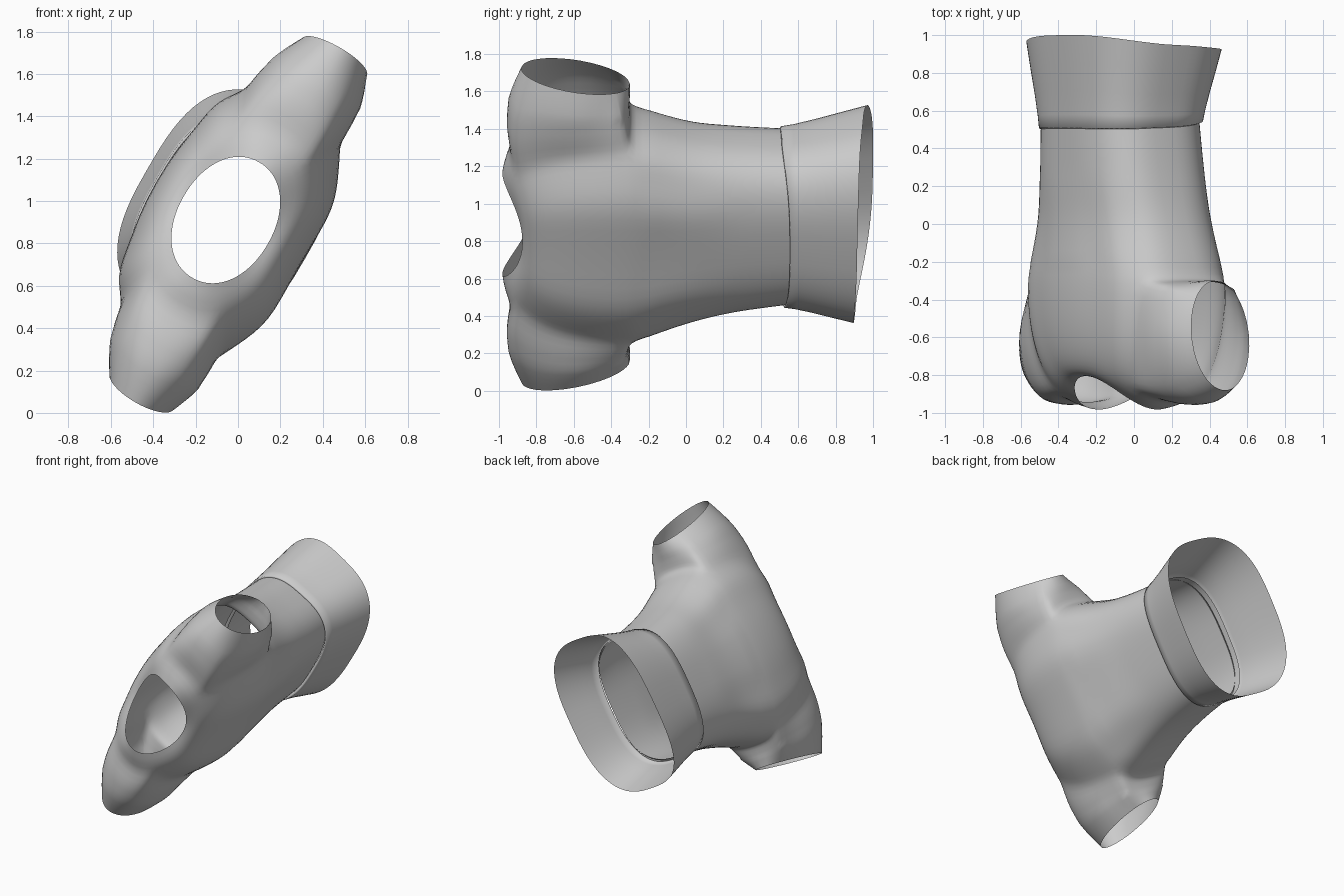
import bpy, bmesh
from math import sin, cos, pi, atan2
from mathutils import Vector

if "Cube" in bpy.data.objects:
    bpy.data.objects.remove(bpy.data.objects["Cube"])

N = 72                                   # columns around the body
ORIGIN = Vector((0, 0, 0.9))
U = Vector((0.5, 0, 0.866))              # shoulder-to-shoulder direction
V = Vector((-0.866, 0, 0.5))             # thickness direction
Y = Vector((0, 1, 0))


def world(u, y, v):
    return ORIGIN + U * u + V * v + Y * y


def local(p):
    d = p - ORIGIN
    return d.dot(U), d.y, d.dot(V)


def super_ellipse(t, a, b, n, cu, cv):
    c, s = cos(t), sin(t)
    u = a * abs(c) ** (2 / n) * (1 if c >= 0 else -1)
    v = b * abs(s) ** (2 / n) * (1 if s >= 0 else -1)
    return u + cu, v + cv


def catmull(p, steps):
    out = []
    q = [p[0]] + p + [p[-1]]
    for i in range(len(p) - 1):
        a, b, c, d = q[i:i + 4]
        for k in range(steps):
            t = k / steps
            out.append([0.5 * (2 * B + (C - A) * t + (2 * A - 5 * B + 4 * C - D) * t * t
                        + (3 * B - A - 3 * C + D) * t ** 3) for A, B, C, D in zip(a, b, c, d)])
    return out + [p[-1]]


def skin(bm, r0, r1):
    n = len(r0)
    for i in range(n):
        j = (i + 1) % n
        bm.faces.new((r0[i], r0[j], r1[j], r1[i]))


def finish(bm, name):
    bmesh.ops.recalc_face_normals(bm, faces=bm.faces)
    me = bpy.data.meshes.new(name)
    bm.to_mesh(me)
    bm.free()
    for p in me.polygons:
        p.use_smooth = True
    ob = bpy.data.objects.new(name, me)
    bpy.context.collection.objects.link(ob)
    return ob


angles = [2 * pi * i / N for i in range(N)]

# Torso tube: y, half width, half depth, squareness, centre offsets
stations = [(0.56, 0.465, 0.348, 2.8, -0.01, 0.08),
            (0.25, 0.50, 0.355, 2.8, -0.015, 0.062),
            (0.0, 0.555, 0.368, 2.7, -0.022, 0.042),
            (-0.3, 0.66, 0.395, 2.8, -0.025, 0.03)]
bm = bmesh.new()
rings = []
for y, a, b, n, cu, cv in catmull(stations, 7):
    ring = []
    for t in angles:
        u, v = super_ellipse(t, a, b, n, cu, cv)
        fold = 0.009 * sin(9 * t) * max(0, (0.3 - y) / 0.6)      # soft cloth folds
        ring.append(bm.verts.new(world(u, y, v + fold * sin(t))))
    rings.append(ring)
base = len(rings) - 1

# Shoulders roll over to the neck opening
STEPS = 15
for k in range(1, STEPS + 1):
    s = k / STEPS * pi / 2
    c = max(0, cos(s)) ** 0.85
    d = sin(s) ** 0.9
    ring = []
    for t in angles:
        u0, v0 = super_ellipse(t, *stations[-1][1:])
        u1, v1 = super_ellipse(t, 0.315, 0.228, 2.1, -0.02, 0.055)
        y1 = -0.84 + 0.035 * sin(t) - 0.14 * cos(t) ** 2
        fold = 0.009 * sin(9 * t) * sin(t) * c
        ring.append(bm.verts.new(world(u1 + (u0 - u1) * c,
                                       -0.3 + (y1 + 0.3) * d,
                                       v1 + (v0 - v1) * c + fold)))
    rings.append(ring)

# Skin the body, leaving an armhole block open on each side
K, top = 7, base + 11
for r in range(len(rings) - 1):
    for i in range(N):
        side = min((i + 0.5) % (N / 2), N / 2 - (i + 0.5) % (N / 2))
        if base <= r < top and side < K:
            continue
        j = (i + 1) % N
        bm.faces.new((rings[r][i], rings[r][j], rings[r + 1][j], rings[r + 1][i]))

# Sleeves: loft each armhole out to a tilted oval cuff, full at the shoulder
soft = set()
for side in (1, -1):
    c = 0 if side == 1 else N // 2
    col = lambda r, i: rings[r][(c + i) % N]
    loop = ([col(base, i) for i in range(-K, K)] + [col(r, K) for r in range(base, top)]
            + [col(top, i) for i in range(K, -K, -1)] + [col(r, -K) for r in range(top, base, -1)])
    soft.update(loop)
    start = [local(v.co) for v in loop]
    goal = []
    for u, y, v in start:
        t = atan2((v - 0.02) / 0.28, (y + 0.6) / 0.3)
        gy = -0.59 + 0.29 * cos(t)
        reach, tilt = (0.905, 0.17) if side == 1 else (0.915, 0.22)
        goal.append((side * (reach - tilt * (gy + 0.59)), gy, 0.175 * sin(t) - 0.005, sin(t), cos(t)))
    prev = loop
    L = 10
    for k in range(1, L + 1):
        f = k / L
        bulge = sin(pi * f)
        ring = []
        for p, q in zip(start, goal):
            u = p[0] + (q[0] - p[0]) * f
            y = p[1] + (q[1] - p[1]) * f - 0.055 * sin(pi * f ** 0.9) * max(0, -q[4])
            v = p[2] + (q[2] - p[2]) * f + 0.035 * bulge * q[3] * (1 - 0.5 * max(0, q[4]))
            ring.append(bm.verts.new(world(u, y, v)))
        skin(bm, prev, ring)
        if k < 6:
            soft.update(ring)
        prev = ring
soft.update(v for r in rings[base - 2:-1] for v in r)

# Remove unused points and relax the sleeve seams
bmesh.ops.delete(bm, geom=[v for v in bm.verts if not v.link_faces], context='VERTS')
soft = [v for v in soft if v.is_valid and not v.is_boundary]
for _ in range(5):
    bmesh.ops.smooth_vert(bm, verts=soft, factor=0.5, use_axis_x=True, use_axis_y=True, use_axis_z=True)
finish(bm, "torso_with_sleeves")

# Flared hem band with a small ledge
bm = bmesh.new()
prev = None
for f, a, b in [(0.05, 0.455, 0.338), (0.0, 0.47, 0.354), (0.01, 0.48, 0.362), (0.15, 0.488, 0.37),
                (0.4, 0.512, 0.386), (0.7, 0.545, 0.408), (1.0, 0.578, 0.428)]:
    ring = []
    for t in angles:
        u, v = super_ellipse(t, a, b, 2.8, -0.01 + 0.022 * f, 0.074 - 0.006 * f)
        y0 = 0.53 - 0.025 * sin(t) - 0.02 * cos(t) ** 2
        y1 = 0.957 + 0.042 * sin(t) + 0.02 * cos(t) - 0.03 * cos(t) ** 2
        ring.append(bm.verts.new(world(u, y0 + (y1 - y0) * f, v)))
    if prev:
        skin(bm, prev, ring)
    prev = ring
finish(bm, "hem_band")
